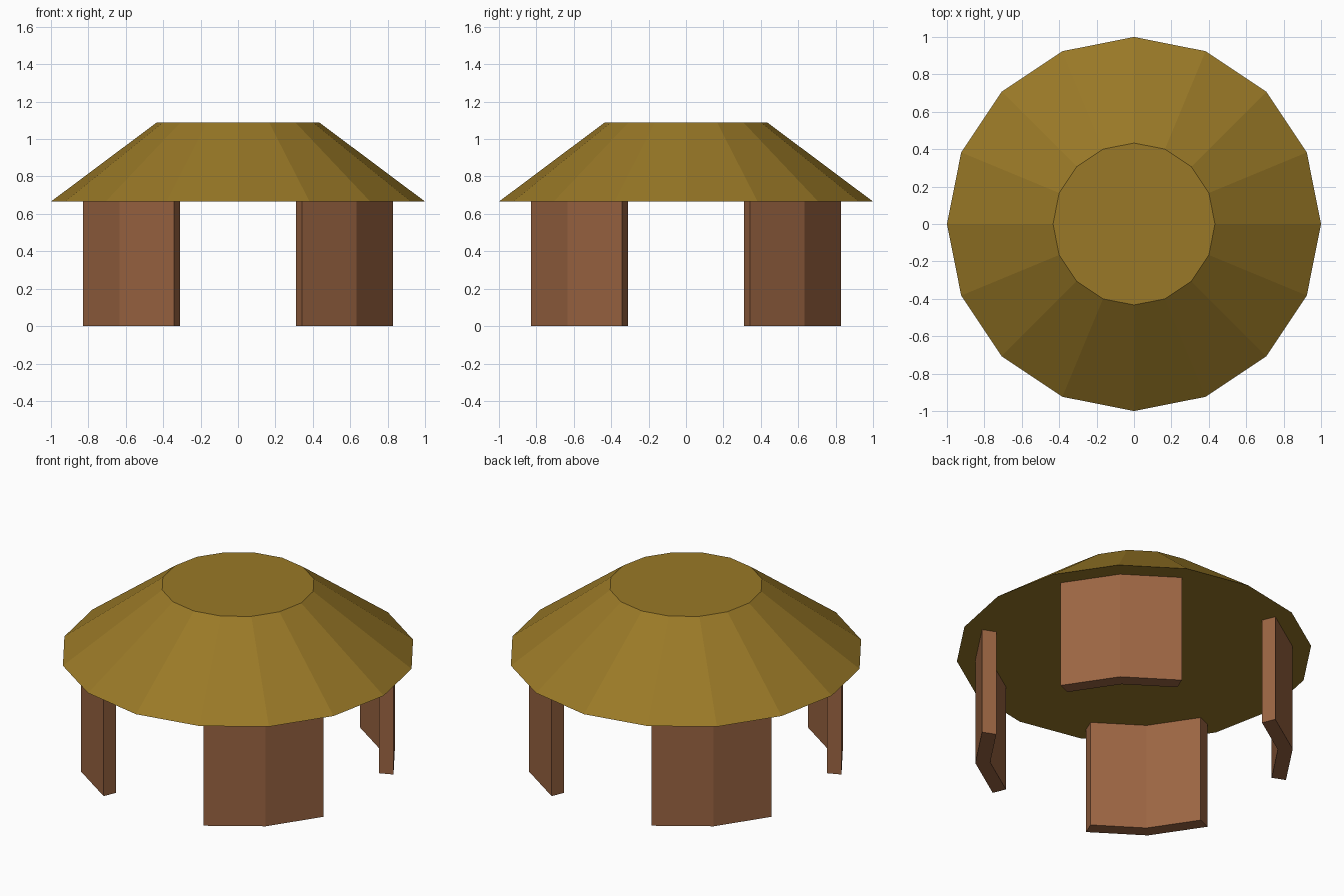
import bpy, bmesh, math

if "Cube" in bpy.data.objects:
    bpy.data.objects.remove(bpy.data.objects["Cube"])

SIDES = 16
STEP = 2 * math.pi / SIDES
EAVES = 0.666


def material(name, color):
    m = bpy.data.materials.new(name)
    m.diffuse_color = color
    m.use_nodes = True
    m.node_tree.nodes["Principled BSDF"].inputs["Base Color"].default_value = m.diffuse_color
    return m


thatch = material("thatch", (0.32, 0.19, 0.02, 1))
clay = material("clay", (0.33, 0.13, 0.055, 1))

# Roof: 16-sided truncated cone with a flat top and flat underside
bpy.ops.mesh.primitive_cone_add(vertices=SIDES, radius1=1.0, radius2=0.433,
                                depth=1.09 - EAVES,
                                location=(0, 0, (1.09 + EAVES) / 2))
roof = bpy.context.object
roof.name = "roof"
roof.data.materials.append(thatch)


# Curved wall panel: two facets wide, extruded up to the eaves
def wall_panel(name, mid_angle, outer=0.896, inner=0.812):
    angles = [mid_angle + i * STEP for i in (-1, 0, 1)]
    outline = [(outer, a) for a in angles] + [(inner, a) for a in reversed(angles)]
    bm = bmesh.new()
    base = bm.faces.new([bm.verts.new((r * math.cos(a), r * math.sin(a), 0))
                         for r, a in outline])
    top = bmesh.ops.extrude_face_region(bm, geom=[base])["geom"]
    bmesh.ops.translate(bm, vec=(0, 0, EAVES),
                        verts=[g for g in top if isinstance(g, bmesh.types.BMVert)])
    bmesh.ops.recalc_face_normals(bm, faces=bm.faces)
    mesh = bpy.data.meshes.new(name)
    bm.to_mesh(mesh)
    bm.free()
    mesh.materials.append(clay)
    bpy.context.collection.objects.link(bpy.data.objects.new(name, mesh))


# One panel on each diagonal, leaving four doorways
for i, side in enumerate(("back_right", "back_left", "front_left", "front_right")):
    wall_panel(side + "_wall", math.radians(45 + 90 * i))
